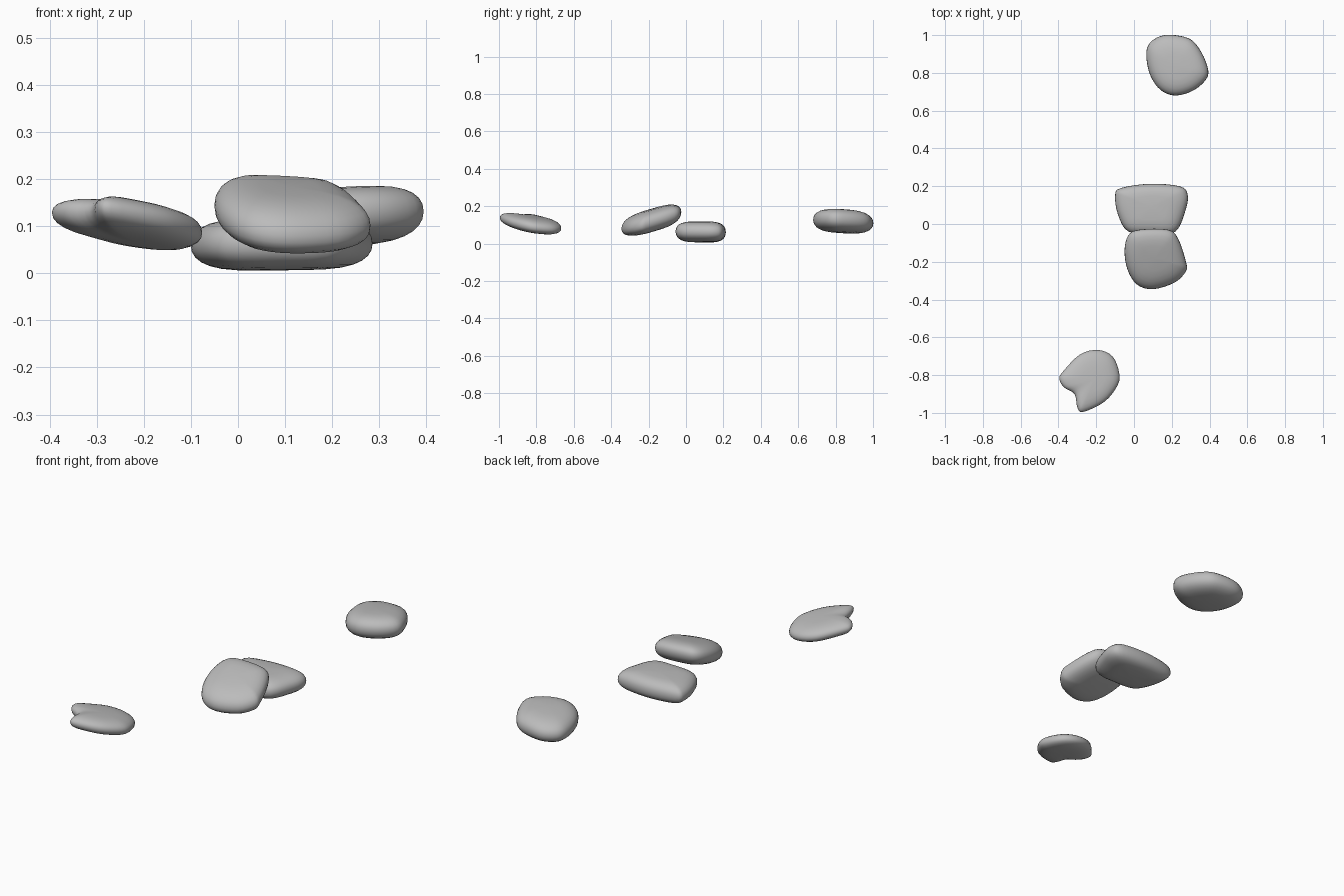
import bpy, bmesh, math
from mathutils import Vector

cube = bpy.data.objects.get("Cube")
if cube:
    bpy.data.objects.remove(cube, do_unlink=True)

# Stone grey
stone = bpy.data.materials.new("stone_grey")
stone.use_nodes = True
grey = (0.5, 0.5, 0.5, 1)
stone.diffuse_color = grey
stone.node_tree.nodes["Principled BSDF"].inputs["Base Color"].default_value = grey


def smooth_loop(points, steps=4):
    """Closed Catmull-Rom curve through the outline points."""
    pts = [Vector(p) for p in points]
    n, out = len(pts), []
    for i in range(n):
        a, b, c, d = (pts[(i + k) % n] for k in (-1, 0, 1, 2))
        for s in range(steps):
            t = s / steps
            out.append(0.5 * (2 * b + (c - a) * t + (2 * a - 5 * b + 4 * c - d) * t * t
                              + (3 * b - a - 3 * c + d) * t ** 3))
    return out


def pebble(name, outline, centre, up, down, tilt, box=0.7, rings=14):
    """Rounded stone: outline shrunk ring by ring over a tilted middle plane."""
    loop = smooth_loop(outline)
    mid = Vector(centre[:2])
    bm = bmesh.new()

    def vert(xy, lift):
        d = xy - mid
        return bm.verts.new((xy.x, xy.y, centre[2] + d.dot(Vector(tilt)) + lift))

    bottom = vert(mid, -down)
    layers = []
    for r in range(1, rings):
        a = math.pi * (r / rings - 0.5)
        scale = math.cos(a) ** box
        lift = math.copysign(abs(math.sin(a)) ** 0.9, a) * (up if a > 0 else down)
        layers.append([vert(mid + (p - mid) * scale, lift) for p in loop])
    top = vert(mid, up)
    n = len(loop)
    for i in range(n):
        j = (i + 1) % n
        bm.faces.new((bottom, layers[0][j], layers[0][i]))
        bm.faces.new((top, layers[-1][i], layers[-1][j]))
        for lo, hi in zip(layers, layers[1:]):
            bm.faces.new((lo[i], lo[j], hi[j], hi[i]))
    bmesh.ops.recalc_face_normals(bm, faces=bm.faces)
    for f in bm.faces:
        f.smooth = True
    mesh = bpy.data.meshes.new(name)
    bm.to_mesh(mesh)
    bm.free()
    mesh.materials.append(stone)
    bpy.context.collection.objects.link(bpy.data.objects.new(name, mesh))


# Lone stone at the back
pebble("back_stone",
       [(.085, .96), (.16, 1), (.27, .99), (.33, .95), (.38, .86), (.39, .78),
        (.32, .71), (.22, .68), (.14, .71), (.085, .79), (.065, .895)],
       (.23, .83, .12), .062, .062, (.06, -.05), 0.6)

# Flat stone lying on the ground
pebble("flat_stone",
       [(-.1, .15), (-.07, .19), (.085, .213), (.24, .2), (.283, .16), (.275, .08),
        (.22, -.04), (.1, -.055), (-.03, -.04), (-.085, .05)],
       (.09, .09, .062), .056, .056, (.01, -.01), 0.5)

# Stone leaning on the flat one
pebble("leaning_stone",
       [(-.03, -.06), (.03, -.03), (.18, -.03), (.235, -.08), (.275, -.2), (.275, -.25),
        (.215, -.31), (.1, -.345), (.015, -.32), (-.035, -.24), (-.05, -.14)],
       (.11, -.18, .125), .06, .06, (-.06, .28), 0.6)

# Notched stone at the front
pebble("notched_stone",
       [(-.395, -.82), (-.375, -.78), (-.285, -.69), (-.19, -.667), (-.115, -.7),
        (-.08, -.78), (-.085, -.85), (-.155, -.94), (-.27, -.995), (-.3, -.97),
        (-.315, -.9), (-.37, -.865)],
       (-.21, -.82, .105), .04, .042, (-.13, -.14), 0.6)
